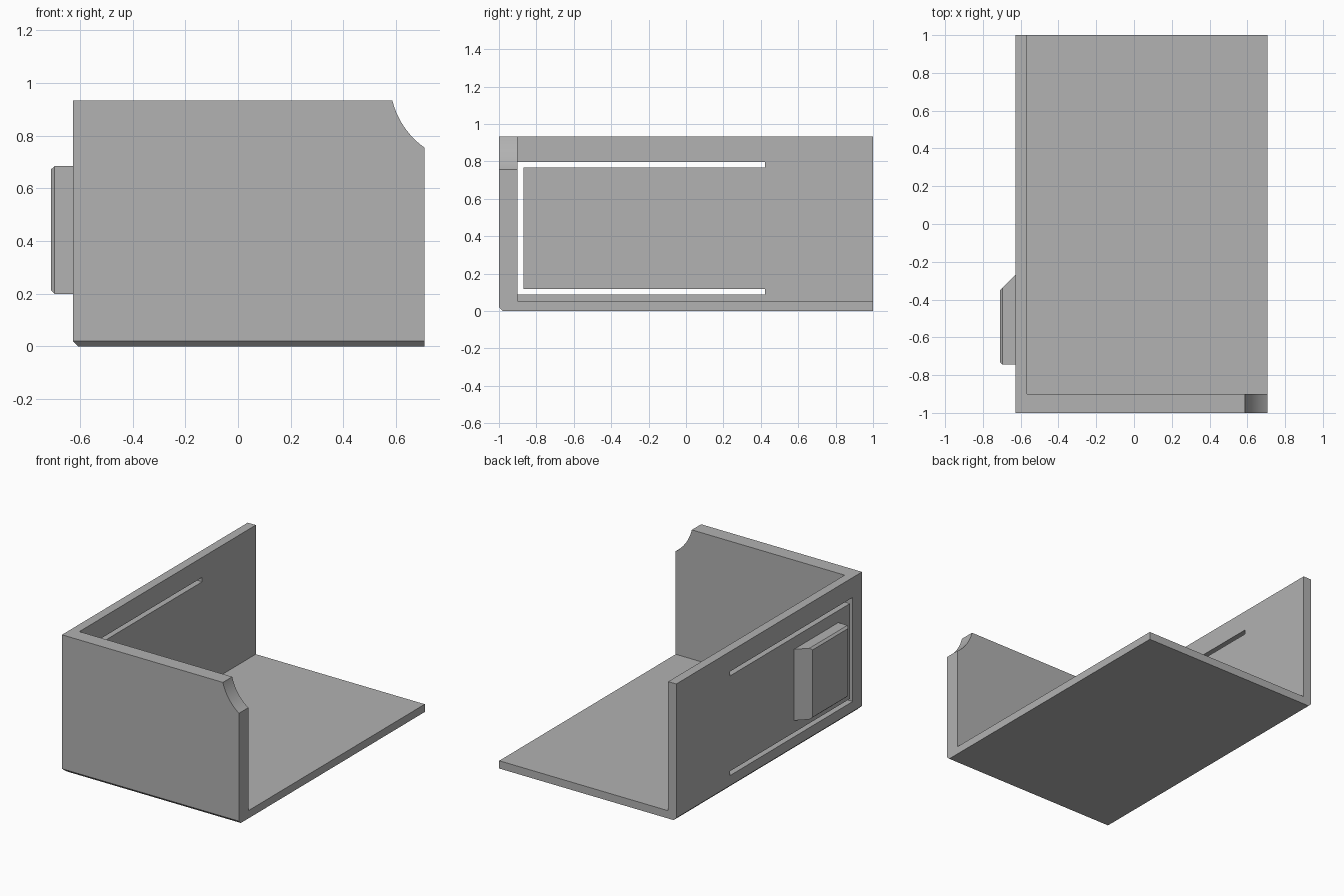
import bpy, bmesh
from mathutils import Matrix, Vector

cube = bpy.data.objects.get("Cube")
if cube:
    bpy.data.objects.remove(cube, do_unlink=True)

GREY = (0.445, 0.445, 0.445, 1)
mat = bpy.data.materials.new("plain grey")
mat.use_nodes = True
mat.diffuse_color = GREY
mat.node_tree.nodes["Principled BSDF"].inputs["Base Color"].default_value = GREY

# Outer limits and wall thicknesses
LEFT, RIGHT, FRONT, BACK, TOP = -0.627, 0.708, -1.0, 1.0, 0.933
INNER_X, INNER_Y, FLOOR = -0.566, -0.9, 0.053


def finish(name, bm):
    bmesh.ops.recalc_face_normals(bm, faces=bm.faces)
    mesh = bpy.data.meshes.new(name)
    bm.to_mesh(mesh)
    bm.free()
    mesh.materials.append(mat)
    obj = bpy.data.objects.new(name, mesh)
    bpy.context.collection.objects.link(obj)
    return obj


def box(lo, hi):
    bm = bmesh.new()
    lo, hi = Vector(lo), Vector(hi)
    bmesh.ops.create_cube(bm, size=1)
    for v in bm.verts:
        v.co = (lo + hi) / 2 + v.co * (hi - lo)
    return bm


def cut(target, cutter):
    cutter.hide_render = True
    mod = target.modifiers.new("cut", 'BOOLEAN')
    mod.operation, mod.solver, mod.object = 'DIFFERENCE', 'EXACT', cutter
    bpy.context.view_layer.objects.active = target
    bpy.ops.object.modifier_apply(modifier=mod.name)
    bpy.data.objects.remove(cutter, do_unlink=True)


# Block with chamfered bottom edges at the front and at the side wall
bm = box((LEFT, FRONT, 0), (RIGHT, BACK, TOP))
edges = [e for e in bm.edges if all(v.co.z < 0.01 for v in e.verts)
         and (all(v.co.x < 0 for v in e.verts) or all(v.co.y < 0 for v in e.verts))]
bmesh.ops.bevel(bm, geom=edges, offset=0.02, segments=1, affect='EDGES')
tray = finish("corner_tray", bm)

# Hollow, open at the top, back and one side
cut(tray, finish("hollow_cutter", box((INNER_X, INNER_Y, FLOOR), (2, 2, 2))))

# Round notch in the top corner of the front wall
bm = bmesh.new()
place = Matrix.Translation((0.887, -0.95, 1.008)) @ Matrix.Rotation(1.5707963, 4, 'X')
bmesh.ops.create_cone(bm, cap_ends=True, segments=96, radius1=0.31, radius2=0.31,
                      depth=0.4, matrix=place)
cut(tray, finish("notch_cutter", bm))

# C-shaped slot that frees the flexible tab in the side wall
y0, y1, y2 = INNER_Y, -0.87, 0.423
z0, z1, z2, z3 = 0.088, 0.118, 0.767, 0.797
outline = [(y0, z0), (y2, z0), (y2, z1), (y1, z1), (y1, z2), (y2, z2), (y2, z3), (y0, z3)]
bm = bmesh.new()
face = bm.faces.new([bm.verts.new((-0.8, y, z)) for y, z in outline])
side = bmesh.ops.extrude_face_region(bm, geom=[face])["geom"]
bmesh.ops.translate(bm, vec=(0.3, 0, 0),
                    verts=[g for g in side if isinstance(g, bmesh.types.BMVert)])
cut(tray, finish("slot_cutter", bm))

# Press pad on the tab: stacked outlines give the rear ramp and chamfered rim
bm = bmesh.new()
rings = []
for x, ya, yb, za, zb in [(LEFT, -0.745, -0.267, 0.2, 0.685),
                          (-0.696, -0.745, -0.336, 0.2, 0.685),
                          (-0.71, -0.732, -0.35, 0.213, 0.672)]:
    rings.append([bm.verts.new((x, y, z))
                  for y, z in [(ya, za), (yb, za), (yb, zb), (ya, zb)]])
for low, high in zip(rings, rings[1:]):
    for i in range(4):
        j = (i + 1) % 4
        bm.faces.new((low[i], low[j], high[j], high[i]))
bm.faces.new(rings[0])
bm.faces.new(rings[-1])
pad = finish("press_pad", bm)

# Smooth the notch curve, keep all other edges sharp
bpy.ops.object.select_all(action='DESELECT')
tray.select_set(True)
bpy.context.view_layer.objects.active = tray
bpy.ops.object.shade_smooth_by_angle(angle=0.4)
